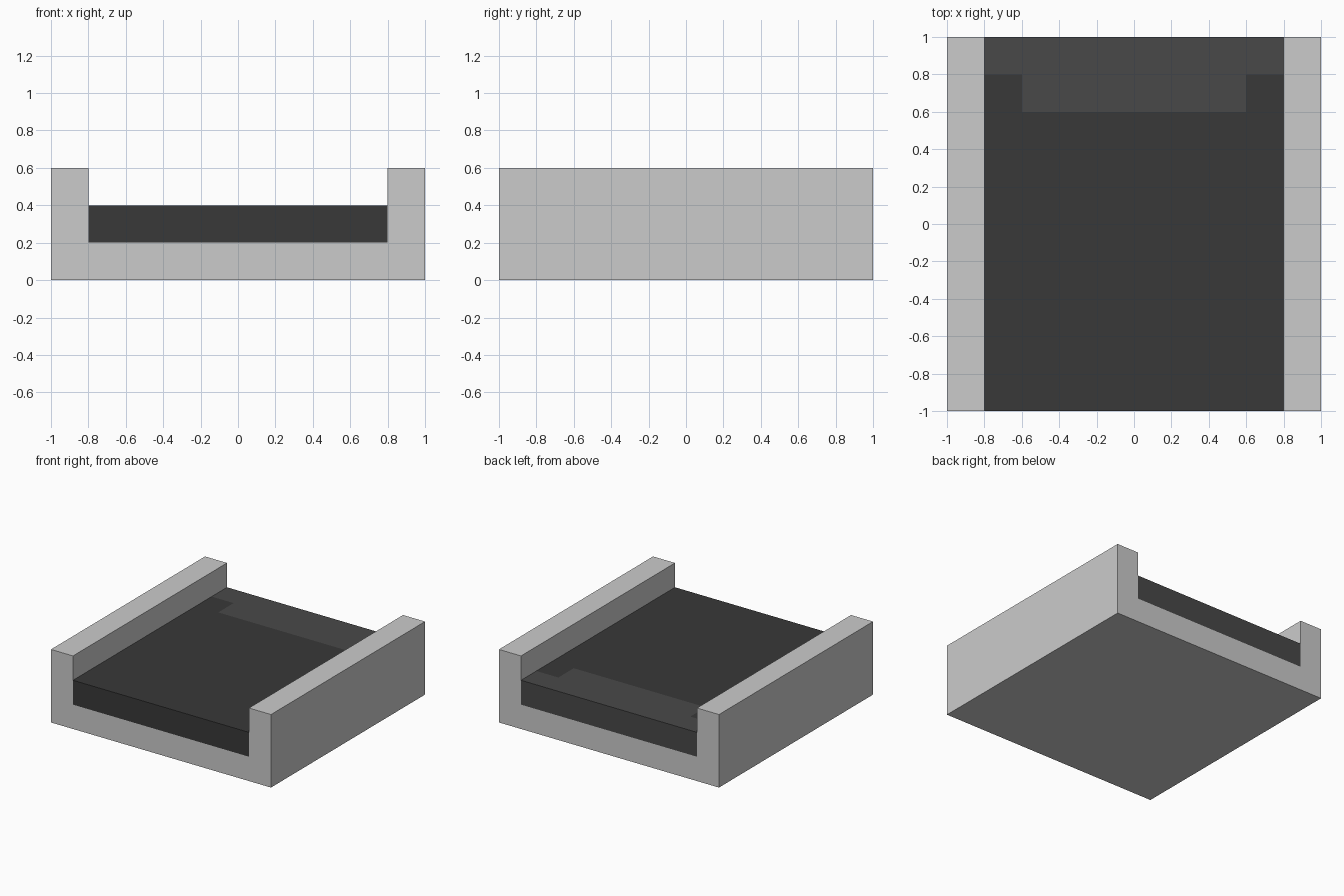
import bpy
import bmesh
from mathutils import Vector

if "Cube" in bpy.data.objects:
    bpy.data.objects.remove(bpy.data.objects["Cube"])


def prism(name, outline, direction, color=None):
    """Extrude a closed 3D outline along a direction into a solid."""
    bm = bmesh.new()
    face = bm.faces.new([bm.verts.new(p) for p in outline])
    result = bmesh.ops.extrude_face_region(bm, geom=[face], use_keep_orig=True)
    moved = [g for g in result["geom"] if isinstance(g, bmesh.types.BMVert)]
    bmesh.ops.translate(bm, verts=moved, vec=Vector(direction))
    bmesh.ops.recalc_face_normals(bm, faces=bm.faces)
    mesh = bpy.data.meshes.new(name)
    bm.to_mesh(mesh)
    bm.free()
    obj = bpy.data.objects.new(name, mesh)
    bpy.context.collection.objects.link(obj)
    if color:
        mat = bpy.data.materials.new(name + "_material")
        mat.diffuse_color = (*color, 1)
        mat.use_nodes = True
        mat.node_tree.nodes["Principled BSDF"].inputs["Base Color"].default_value = mat.diffuse_color
        mesh.materials.append(mat)
    return obj


def mirrored(half):
    """Complete a half outline across x = 0."""
    return half + [(-x, v) for x, v in reversed(half)]


W, IN, FLOOR, DECK, RIM = 1.0, 0.8, 0.2, 0.4, 0.6

# Channel: floor and two side kerbs from one U profile
profile = mirrored([(W, 0), (W, RIM), (IN, RIM), (IN, FLOOR)])
prism("channel", [(x, -1, z) for x, z in profile], (0, 2, 0))

# Road surface: dark slab notched around the stepped patch
road = mirrored([(IN, -1), (IN, 0.8), (0.6, 0.8), (0.6, 0.6)])
prism("road_surface", [(x, y, FLOOR) for x, y in road],
      (0, 0, DECK - FLOOR), (0.04, 0.04, 0.04))

# Lighter patch: stepped slab at the back end
patch = mirrored([(0.6, 0.6), (0.6, 0.8), (IN, 0.8), (IN, 1)])
prism("road_patch", [(x, y, FLOOR) for x, y in patch],
      (0, 0, DECK - FLOOR), (0.066, 0.066, 0.066))
